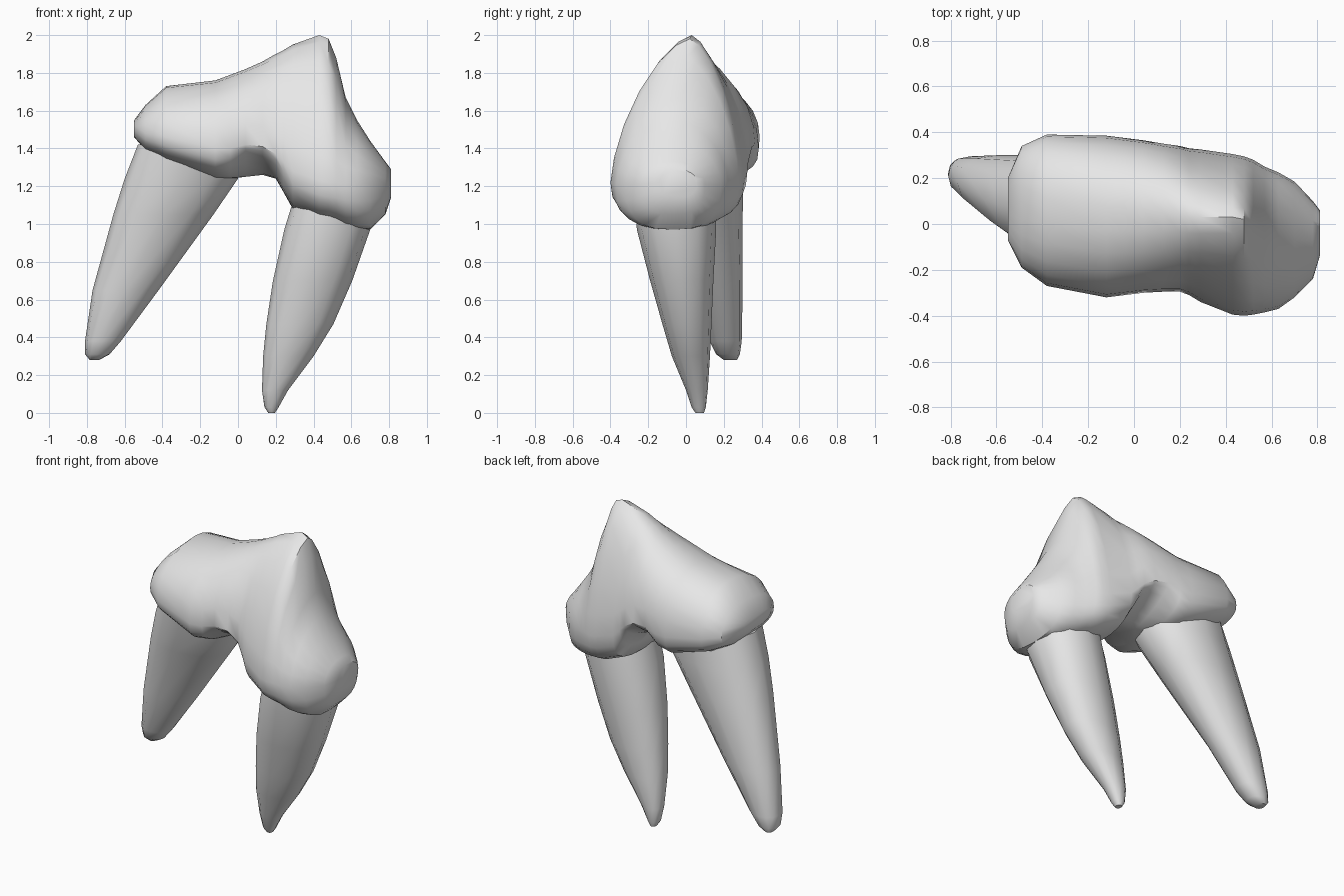
import bpy
import bmesh
from math import cos, sin, pi, exp, radians

cube = bpy.data.objects.get("Cube")
if cube:
    bpy.data.objects.remove(cube, do_unlink=True)

# One plain grey for the whole tooth
grey = bpy.data.materials.new("plain grey")
grey.use_nodes = True
colour = (0.8, 0.8, 0.8, 1)
grey.diffuse_color = colour
grey.node_tree.nodes["Principled BSDF"].inputs["Base Color"].default_value = colour


def power(value, exponent):
    """Signed power, used to shape rounded cross-sections."""
    size = abs(value) ** (2 / exponent)
    return size if value >= 0 else -size


def loft(name, rings):
    """Skin a row of equal rings, cap both ends and shade smooth."""
    bm = bmesh.new()
    loops = [[bm.verts.new(point) for point in ring] for ring in rings]
    count = len(loops[0])
    for lower, upper in zip(loops, loops[1:]):
        for i in range(count):
            j = (i + 1) % count
            bm.faces.new((lower[i], lower[j], upper[j], upper[i]))
    bm.faces.new(loops[0])
    bm.faces.new(loops[-1])
    bmesh.ops.recalc_face_normals(bm, faces=bm.faces[:])
    mesh = bpy.data.meshes.new(name)
    bm.to_mesh(mesh)
    bm.free()
    mesh.materials.append(grey)
    obj = bpy.data.objects.new(name, mesh)
    bpy.context.collection.objects.link(obj)
    bpy.ops.object.select_all(action="DESELECT")
    obj.select_set(True)
    bpy.context.view_layer.objects.active = obj
    bpy.ops.object.shade_smooth_by_angle(angle=radians(40))


def crown_ring(x, bottom, wide, top, front, back, ridge, sides=24):
    """Cross-section that is pointed near the peak and hollowed at the arch."""
    upper_exp = 2.1 - 0.6 * exp(-((x - 0.42) / 0.26) ** 2)
    lower_exp = 2.7 - 1.4 * exp(-((x - 0.1) / 0.13) ** 4)
    ring = []
    for i in range(sides):
        angle = 2 * pi * i / sides
        c, s = cos(angle), sin(angle)
        exponent = upper_exp if s >= 0 else lower_exp
        reach = back - ridge if c >= 0 else ridge - front
        height = top - wide if s >= 0 else wide - bottom
        ring.append((x, ridge + reach * power(c, exponent),
                     wide + height * power(s, exponent)))
    return ring


def root_ring(z, left, right, front, back, sides=12):
    """Level, slightly squared oval that fits the given limits."""
    ring = []
    for i in range(sides):
        angle = 2 * pi * i / sides
        across, deep = power(cos(angle), 2.25), power(sin(angle), 2.25)
        ring.append(((left + right) / 2 + (right - left) / 2 * across,
                     (front + back) / 2 + (back - front) / 2 * deep, z))
    return ring


# Crown: x, bottom, widest level, top, front, back, ridge
crown_sections = [
    (-.55, 1.46, 1.51, 1.55, -.07, .2, .09),
    (-.49, 1.39, 1.48, 1.63, -.19, .34, .1),
    (-.38, 1.33, 1.46, 1.73, -.27, .39, .11),
    (-.12, 1.24, 1.4, 1.76, -.32, .385, .08),
    (-.04, 1.24, 1.4, 1.79, -.31, .375, .07),
    (.04, 1.25, 1.42, 1.82, -.3, .365, .06),
    (.13, 1.26, 1.41, 1.86, -.295, .35, .05),
    (.2, 1.24, 1.37, 1.9, -.295, .34, .04),
    (.24, 1.17, 1.33, 1.92, -.31, .33, .03),
    (.29, 1.08, 1.28, 1.95, -.34, .325, .03),
    (.43, 1.02, 1.23, 2, -.395, .305, .03),
    (.48, 1.01, 1.22, 1.98, -.4, .295, .02),
    (.52, 1, 1.22, 1.88, -.395, .28, 0),
    (.57, .98, 1.21, 1.67, -.385, .25, -.03),
    (.63, .97, 1.21, 1.55, -.37, .225, -.06),
    (.7, .97, 1.21, 1.44, -.32, .185, -.07),
    (.78, 1.05, 1.21, 1.33, -.24, .1, -.07),
    (.81, 1.14, 1.22, 1.29, -.14, .06, -.05),
]
loft("crown", [crown_ring(*section) for section in crown_sections])

# Roots: height, then limits in x and y
right_root_sections = [
    (.28, -.785, -.735, .2, .27),
    (.31, -.81, -.68, .16, .285),
    (.38, -.81, -.62, .125, .295),
    (.65, -.77, -.42, .06, .3),
    (1.05, -.66, -.13, -.07, .3),
    (1.24, -.6, 0, -.13, .305),
    (1.42, -.53, .02, -.17, .305),
]
left_root_sections = [
    (0, .16, .195, .05, .095),
    (.03, .14, .215, .03, .105),
    (.12, .127, .265, 0, .115),
    (.3, .133, .4, -.075, .127),
    (.47, .15, .505, -.125, .135),
    (.7, .185, .605, -.19, .145),
    (.97, .245, .7, -.26, .16),
    (1.15, .3, .72, -.275, .16),
]
for name, sections in (("right_root", right_root_sections),
                       ("left_root", left_root_sections)):
    loft(name, [root_ring(*section) for section in sections])
